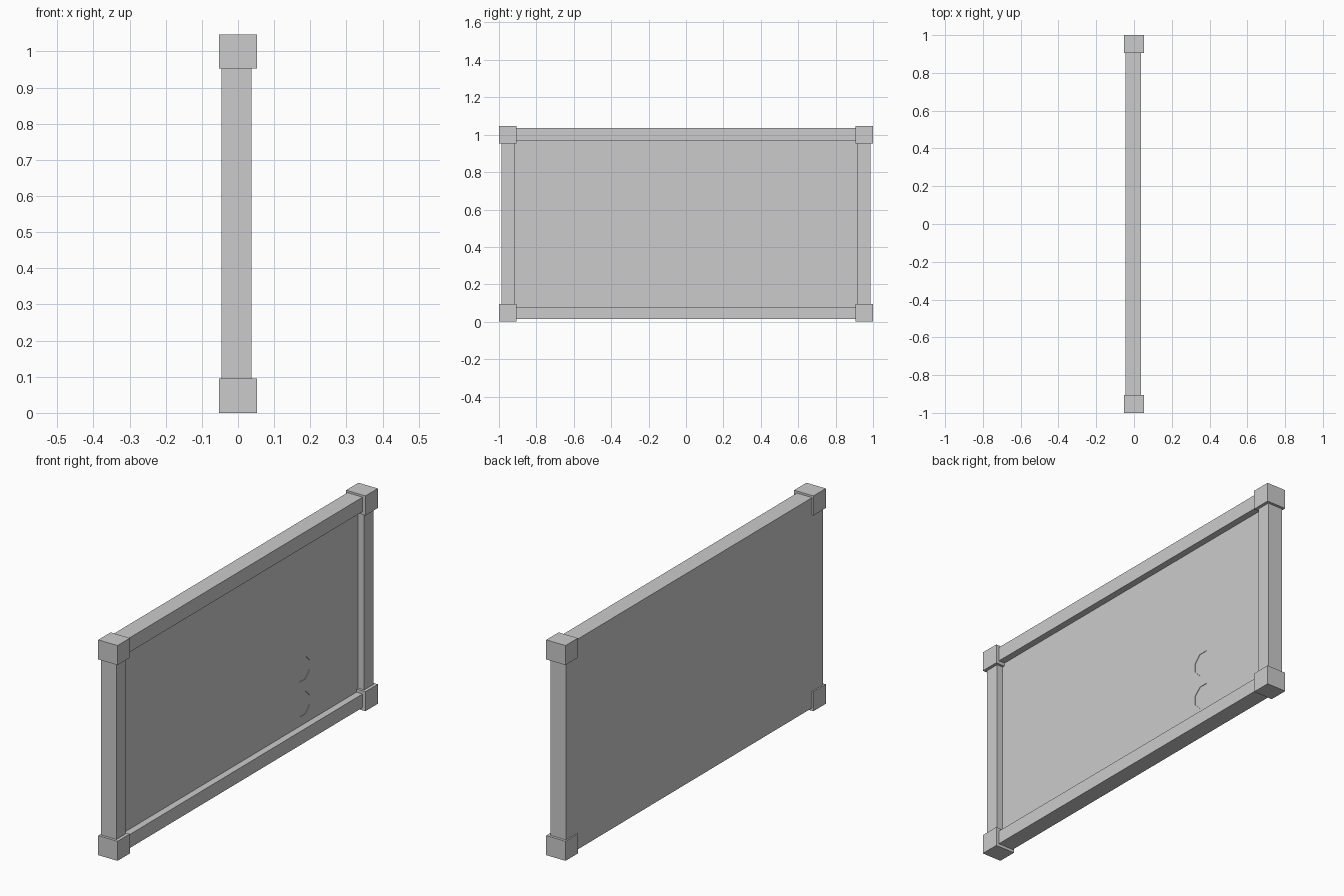
import bpy
import bmesh
import math
from mathutils import Matrix, Vector

cube = bpy.data.objects.get("Cube")
if cube:
    bpy.data.objects.remove(cube, do_unlink=True)

GREY = (0.6, 0.6, 0.6, 1.0)
grey = bpy.data.materials.new("plain_grey")
grey.use_nodes = True
grey.diffuse_color = GREY
grey.node_tree.nodes["Principled BSDF"].inputs["Base Color"].default_value = GREY


def finish(name, bm):
    mesh = bpy.data.meshes.new(name)
    bm.to_mesh(mesh)
    bm.free()
    mesh.materials.append(grey)
    obj = bpy.data.objects.new(name, mesh)
    bpy.context.collection.objects.link(obj)
    return obj


def box(name, x, y, z):
    """Box from (min, max) pairs on each axis."""
    bm = bmesh.new()
    size = Vector((x[1] - x[0], y[1] - y[0], z[1] - z[0]))
    mid = Vector((sum(x), sum(y), sum(z))) / 2
    bmesh.ops.create_cube(bm, size=1.0,
                          matrix=Matrix.Translation(mid) @ Matrix.Diagonal(size).to_4x4())
    return finish(name, bm)


HEIGHT = 1.047
BACK, FRONT, PANEL = -0.045, 0.037, 0.004
INNER, OUTER = 0.917, 0.987          # side bar edges
LOW, HIGH = (0.014, 0.08), (0.967, 1.037)  # bottom and top bars
BLOCK = 0.095

# Corner blocks
for side, s in (("front", -1), ("back", 1)):
    y = sorted((s, s * (1 - BLOCK)))
    for level, z in (("bottom", 0), ("top", HEIGHT - BLOCK)):
        box(f"{level}_{side}_corner_block", (-0.052, 0.052), y, (z, z + BLOCK))
    # Upright bars
    box(f"{side}_upright_bar", (BACK, FRONT), sorted((s * INNER, s * OUTER)),
        (BLOCK / 2, HEIGHT - BLOCK / 2))

# Horizontal bars
for name, z in (("bottom_bar", LOW), ("top_bar", HIGH)):
    box(name, (BACK, FRONT), (-INNER, INNER), z)

# Panel, flush with the bars on its plain side
panel = box("panel", (BACK, PANEL), (-INNER, INNER), (LOW[1], HIGH[0]))

# Two very shallow eight-sided recesses in the panel
bm = bmesh.new()
for z in (0.35, 0.18):
    place = (Matrix.Translation((PANEL, 0.49, z))
             @ Matrix.Rotation(math.pi / 2, 4, "Y")
             @ Matrix.Rotation(math.pi / 8, 4, "Z"))
    bmesh.ops.create_cone(bm, cap_ends=True, segments=8, radius1=0.06,
                          radius2=0.06, depth=0.005, matrix=place)
cutter = finish("recess_cutter", bm)
cutter.hide_render = True
cutter.hide_viewport = True
cutter.display_type = "WIRE"
cut = panel.modifiers.new("recesses", "BOOLEAN")
cut.operation = "DIFFERENCE"
cut.solver = "EXACT"
cut.object = cutter
